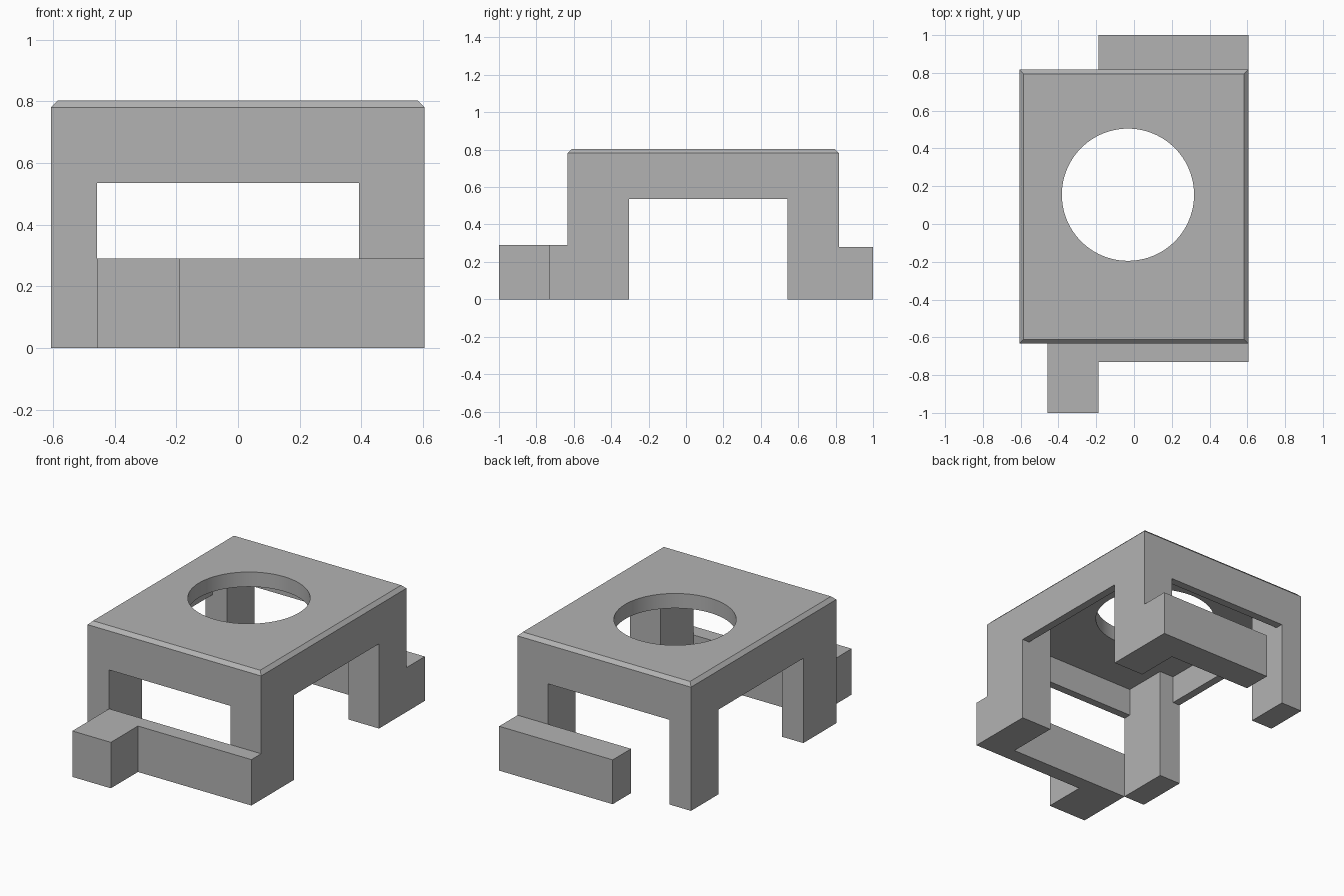
import bpy
import bmesh

# Remove the default cube only
default = bpy.data.objects.get("Cube")
if default:
    bpy.data.objects.remove(default, do_unlink=True)

grey = bpy.data.materials.new("plain grey")
grey.use_nodes = True
COLOUR = (0.45, 0.45, 0.45, 1)
grey.diffuse_color = COLOUR
grey.node_tree.nodes["Principled BSDF"].inputs["Base Color"].default_value = COLOUR

# Body limits, opening limits and heights
X0, X1, Y0, Y1 = -0.607, 0.605, -0.633, 0.817
OX0, OX1, OY0, OY1 = -0.457, 0.392, -0.304, 0.543
TOP, ARCH, CEILING = 0.803, 0.535, 0.71
LIP, CHAMFER, OVER = 0.05, 0.022, 0.1


def prism(name, outline, z0, z1):
    """Extrude a plan outline from z0 up to z1."""
    bm = bmesh.new()
    base = bm.faces.new([bm.verts.new((x, y, z0)) for x, y in outline])
    top = bmesh.ops.extrude_face_region(bm, geom=[base])["geom"]
    for v in top:
        if isinstance(v, bmesh.types.BMVert):
            v.co.z = z1
    bmesh.ops.recalc_face_normals(bm, faces=bm.faces)
    mesh = bpy.data.meshes.new(name)
    bm.to_mesh(mesh)
    bm.free()
    mesh.materials.append(grey)
    obj = bpy.data.objects.new(name, mesh)
    bpy.context.collection.objects.link(obj)
    return obj


def box(name, x0, x1, y0, y1, z0, z1):
    return prism(name, [(x0, y0), (x1, y0), (x1, y1), (x0, y1)], z0, z1)


def cut(obj, cutter):
    """Subtract the cutter for good and throw it away."""
    mod = obj.modifiers.new("cut", 'BOOLEAN')
    mod.operation = 'DIFFERENCE'
    mod.solver = 'EXACT'
    mod.object = cutter
    bpy.context.view_layer.objects.active = obj
    bpy.ops.object.modifier_apply(modifier=mod.name)
    bpy.data.objects.remove(cutter, do_unlink=True)


# Table-like frame: solid block with a chamfered top rim
frame = box("frame", X0, X1, Y0, Y1, 0, TOP)
bm = bmesh.new()
bm.from_mesh(frame.data)
rim = [e for e in bm.edges if all(v.co.z > TOP - 0.001 for v in e.verts)]
bmesh.ops.bevel(bm, geom=rim, offset=CHAMFER, segments=1, affect='EDGES')
bm.to_mesh(frame.data)
bm.free()

# Archways between the legs, both ways through
cut(frame, box("arch_x", X0 - OVER, X1 + OVER, OY0, OY1, -OVER, ARCH))
cut(frame, box("arch_y", OX0, OX1, Y0 - OVER, Y1 + OVER, -OVER, ARCH))

# Hollow above the arches, leaving a thin lip on every side
cut(frame, box("hollow_x", X0 + LIP, X1 - LIP, OY0, OY1, OVER, CEILING))
cut(frame, box("hollow_y", OX0, OX1, Y0 + LIP, Y1 - LIP, OVER, CEILING))

# Round hole through the top plate
bpy.ops.mesh.primitive_cylinder_add(vertices=96, radius=0.35, depth=0.6,
                                    location=(-0.032, 0.155, TOP))
hole = bpy.context.object
hole.data.materials.append(grey)
cut(frame, hole)
bpy.ops.object.select_all(action='DESELECT')
frame.select_set(True)
bpy.context.view_layer.objects.active = frame
bpy.ops.object.shade_smooth_by_angle(angle=0.35)

# Front rail with its forward block, one L-shaped piece
STEP_X, STEP_Y = -0.188, -0.73
prism("front_rail", [(OX0, Y0), (OX0, -1), (STEP_X, -1), (STEP_X, STEP_Y),
                     (X1, STEP_Y), (X1, Y0)], 0, 0.29)

# Back rail, open at its right end
box("back_rail", STEP_X, X1, Y1, 1, 0, 0.28)
